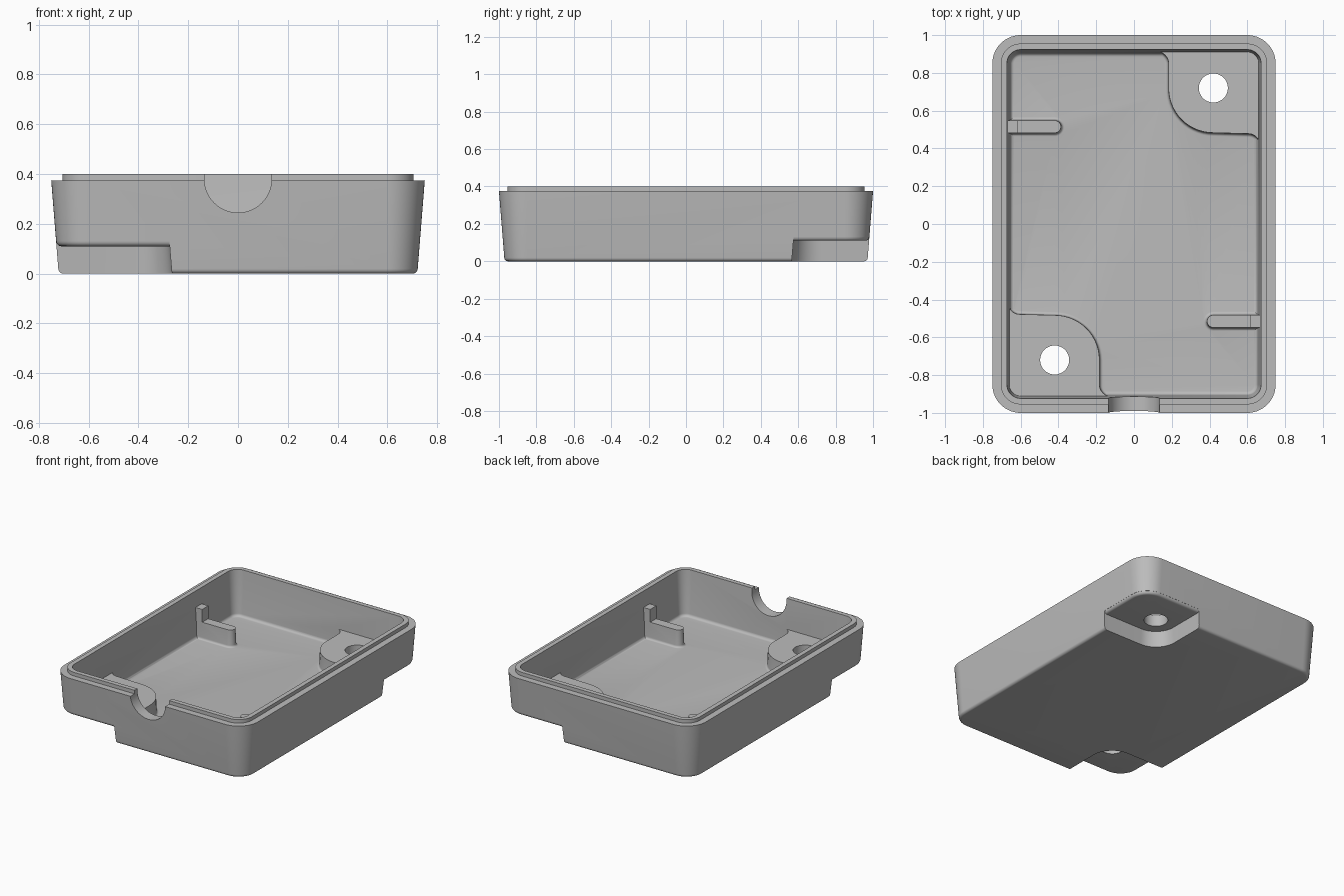
import bpy
import bmesh
from math import sin, cos, pi, radians

if "Cube" in bpy.data.objects:
    bpy.data.objects.remove(bpy.data.objects["Cube"])

grey = bpy.data.materials.new("plain grey")
grey.use_nodes = True
GREY = (0.5, 0.5, 0.5, 1)
grey.diffuse_color = GREY
grey.node_tree.nodes["Principled BSDF"].inputs["Base Color"].default_value = GREY

FLOOR, RIM, TOP, NOTCH, FILLET = 0.08, 0.375, 0.4, 0.11, 0.02
STEPS = [i / 5 * pi / 2 for i in range(6)]


def arc(cx, cy, r, start, end, n=14):
    return [(cx + r * cos(radians(start + (end - start) * i / n)),
             cy + r * sin(radians(start + (end - start) * i / n))) for i in range(n + 1)]


def rounded_rect(r):
    # Corner centres stay fixed, so the radius also sets the size
    pts = []
    for i, (sx, sy) in enumerate([(1, 1), (-1, 1), (-1, -1), (1, -1)]):
        pts += arc(0.6 * sx, 0.85 * sy, r, 90 * i, 90 * i + 90)
    return pts


def loft(name, rings):
    bm = bmesh.new()
    loops = [[bm.verts.new((x, y, z)) for x, y in pts] for pts, z in rings]
    n = len(loops[0])
    for a, b in zip(loops, loops[1:]):
        for i in range(n):
            j = (i + 1) % n
            bm.faces.new((a[i], a[j], b[j], b[i]))
    bm.faces.new(loops[0][::-1])
    bm.faces.new(loops[-1])
    bmesh.ops.recalc_face_normals(bm, faces=bm.faces)
    mesh = bpy.data.meshes.new(name)
    bm.to_mesh(mesh)
    bm.free()
    mesh.materials.append(grey)
    ob = bpy.data.objects.new(name, mesh)
    bpy.context.collection.objects.link(ob)
    return ob


def subtract(target, cutter):
    cutter.hide_render = True
    mod = target.modifiers.new("cut", 'BOOLEAN')
    mod.operation, mod.solver, mod.object = 'DIFFERENCE', 'EXACT', cutter
    bpy.context.view_layer.objects.active = target
    bpy.ops.object.modifier_apply(modifier=mod.name)
    bpy.data.objects.remove(cutter)


def turned(pts, s):
    return [(s * x, s * y) for x, y in pts]


def shell_radius(z):
    return 0.12 + 0.08 * z


def filleted_bottom(z0, shrink=0):
    # Rounded lower edge that runs into the drafted side wall
    return [(rounded_rect(shell_radius(z0 + FILLET) - shrink - FILLET * (1 - sin(t))),
             z0 + FILLET * (1 - cos(t))) for t in STEPS]


def boss_outline(o):
    return (arc(-0.605, -0.415, 0.06 - o, 180, 270) + arc(-0.42, -0.72, 0.24 + o, 90, 0)
            + arc(-0.12, -0.85, 0.06 - o, 180, 270)
            + [(-0.12, -1.2), (-0.9, -1.2), (-0.9, -0.415)])


def bar_outline(o):
    return arc(-0.42, 0.515, 0.037 + o, -90, 90) + [(-0.8, 0.552 + o), (-0.8, 0.478 - o)]


def notch_outline(o):
    return arc(-0.42, -0.72, 0.15 + o, 90, 0) + [(-0.27 + o, -1.3), (-1.1, -1.3), (-1.1, -0.57 + o)]


def flared(outline, top, s, taper):
    # Upright shape with a small fillet where it meets the floor
    f = 0.015
    rings = [(turned(outline(f), s), 0.04)]
    rings += [(turned(outline(f * (1 - sin(t))), s), FLOOR + f * (1 - cos(t))) for t in STEPS]
    return rings + [(turned(outline(-taper), s), top)]


# Outer shell with a stepped rim
tray = loft("tray_body", filleted_bottom(0) + [
    (rounded_rect(0.15), RIM), (rounded_rect(0.105), RIM), (rounded_rect(0.105), TOP)])

# Hollow space, keeping the corner bosses, ribs and posts
cavity = loft("cavity", [(rounded_rect(0.055 - FILLET * (1 - sin(t))),
                          FLOOR + FILLET * (1 - cos(t))) for t in STEPS]
              + [(rounded_rect(0.073), TOP), (rounded_rect(0.073), TOP + 0.1)])
for s in (1, -1):
    subtract(cavity, loft("boss", flared(boss_outline, 0.19, s, 0.003)))
    subtract(cavity, loft("rib", flared(bar_outline, 0.2, s, 0.004)))
    post = [(-0.8, 0.481), (-0.615, 0.481), (-0.615, 0.549), (-0.8, 0.549)]
    subtract(cavity, loft("post", [(turned(post, s), 0.1), (turned(post, s), 0.29)]))
subtract(tray, cavity)

# Notches under two opposite corners, with screw holes
for s in (1, -1):
    notch = loft("notch", [(turned(notch_outline(0.013), s), -0.1),
                           (turned(notch_outline(-0.006), s), NOTCH + FILLET)])
    keep = filleted_bottom(NOTCH, 0.001)
    subtract(notch, loft("notch_roof", keep + [(keep[-1][0], 0.3)]))
    subtract(tray, notch)
    hole = turned(arc(-0.42, -0.72, 0.077, 0, 348.75, 31), s)
    subtract(tray, loft("hole", [(hole, -0.1), (hole, 0.3)]))

# Round cable opening in the front wall
opening = loft("opening", [(arc(0, 0.38, 0.135, 180, 360, 28) + [(0.135, 0.5), (-0.135, 0.5)], h)
                           for h in (0.8, 1.2)])
for v in opening.data.vertices:
    x, z, h = v.co
    v.co = (x, -h, z)
opening.data.update()
subtract(tray, opening)

# Smooth rounded surfaces, crisp edges
bpy.ops.object.select_all(action='DESELECT')
tray.select_set(True)
bpy.context.view_layer.objects.active = tray
bpy.ops.object.shade_smooth_by_angle(angle=radians(30))
